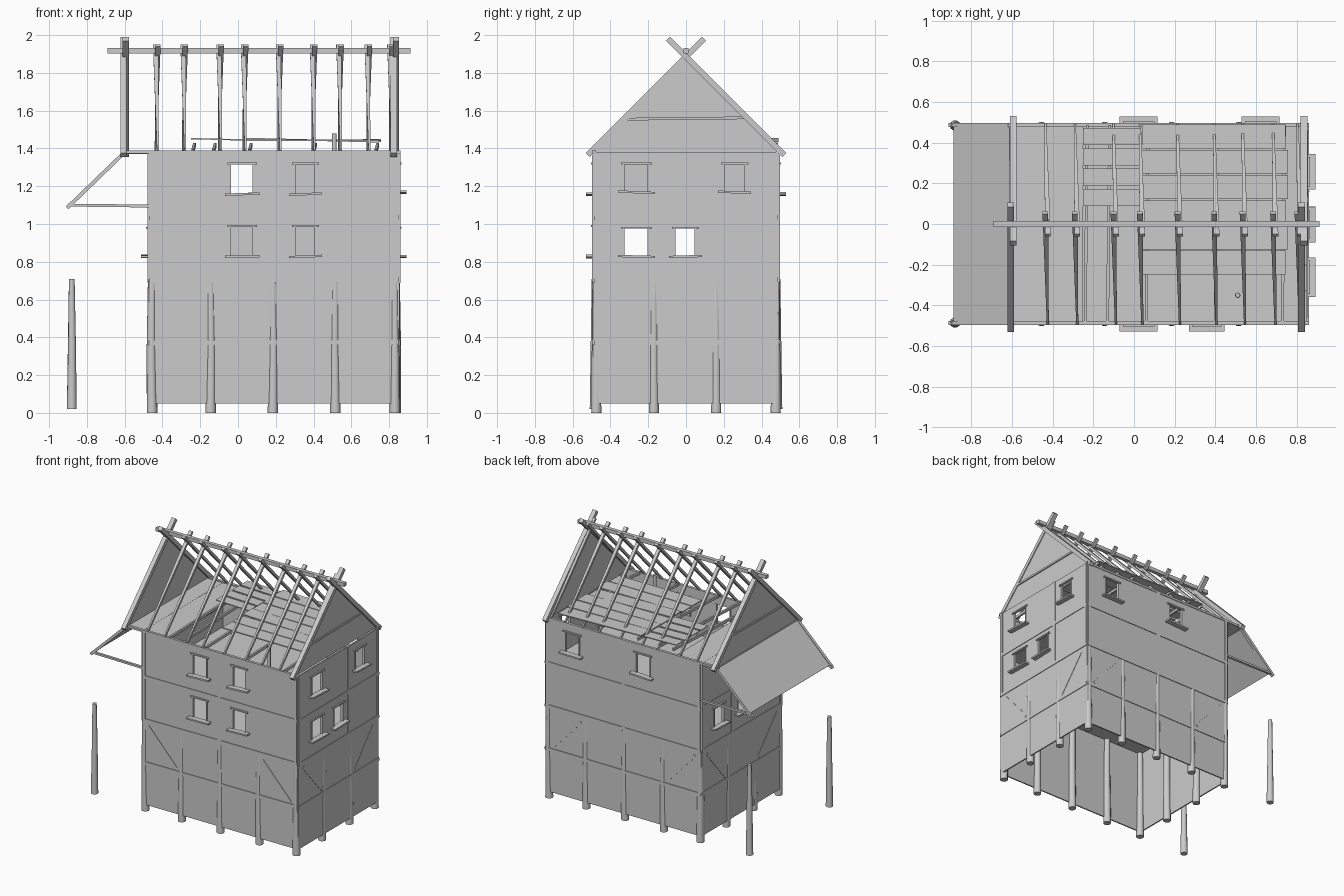
import bpy, bmesh, math, random
from mathutils import Vector as V

if "Cube" in bpy.data.objects:
    bpy.data.objects.remove(bpy.data.objects["Cube"])

random.seed(4)
mat = bpy.data.materials.new("weathered grey")
mat.diffuse_color = (0.6, 0.6, 0.6, 1)
mat.use_nodes = True
mat.node_tree.nodes["Principled BSDF"].inputs["Base Color"].default_value = mat.diffuse_color

X0, X1, Y = -0.47, 0.85, 0.487      # wall faces
EAVE, RIDGE = 1.38, 1.89


def make(name, verts, faces):
    me = bpy.data.meshes.new(name)
    me.from_pydata([tuple(v) for v in verts], [], faces)
    bm = bmesh.new()
    bm.from_mesh(me)
    bmesh.ops.recalc_face_normals(bm, faces=bm.faces)
    bm.to_mesh(me)
    bm.free()
    me.materials.append(mat)
    ob = bpy.data.objects.new(name, me)
    bpy.context.collection.objects.link(ob)
    return ob


def bar(name, p, q, w, depth, side, w2=None):
    """Square timber from p to q; w is measured along side, w2 at the far end."""
    p, q = V(p), V(q)
    d = (q - p).normalized()
    n = d.cross(V(side)).normalized()
    s = n.cross(d)
    w2 = w if w2 is None else w2
    vs = [c + s * a * ww / 2 + n * b * depth / 2
          for c, ww in ((p, w), (q, w2))
          for a, b in ((-1, -1), (1, -1), (1, 1), (-1, 1))]
    return make(name, vs, [(0, 1, 2, 3), (4, 5, 6, 7)] +
                [(i, (i + 1) % 4, (i + 1) % 4 + 4, i + 4) for i in range(4)])


def post(name, x, y, z0, z1, r0, r1, n=10):
    """Round, slightly crooked and tapered log."""
    j = random.uniform(-0.004, 0.004)
    vs = []
    for z, r, k in ((z0, r0, 0), ((z0 + z1) / 2, (r0 + r1) / 2, j), (z1, r1, 0)):
        vs += [(x + k + r * math.cos(2 * math.pi * i / n),
                y + r * math.sin(2 * math.pi * i / n), z) for i in range(n)]
    fs = [(a * n + i, a * n + (i + 1) % n, (a + 1) * n + (i + 1) % n, (a + 1) * n + i)
          for a in (0, 1) for i in range(n)]
    ob = make(name, vs, fs + [tuple(range(n)), tuple(range(2 * n, 3 * n))])
    for f in ob.data.polygons:
        f.use_smooth = len(f.vertices) == 4
    return ob


def solid(ob, t=0.01):
    m = ob.modifiers.new("thickness", "SOLIDIFY")
    m.thickness, m.offset = t, 0


def wall(name, at, u0, u1, wins):
    """Sheet wall with window holes; at(u, z) places a point."""
    us = sorted({u0, u1} | {v for w in wins for v in w[:2]})
    zs = sorted({0.05, 0.7, EAVE} | {v for w in wins for v in w[2:]})
    vs = [at(u, z, 0) for z in zs for u in us]
    fs, n = [], len(us)
    for j in range(len(zs) - 1):
        for i in range(n - 1):
            cu, cz = (us[i] + us[i + 1]) / 2, (zs[j] + zs[j + 1]) / 2
            if not any(a < cu < b and c < cz < d for a, b, c, d in wins):
                fs.append((j * n + i, j * n + i + 1, (j + 1) * n + i + 1, (j + 1) * n + i))
    solid(make(name, vs, fs))


sides = {
    "front": (lambda u, z, o: (u, -Y - o, z), X0, X1,
              [(-0.04, 0.08, 1.16, 1.32), (0.30, 0.41, 1.16, 1.32),
               (-0.04, 0.08, 0.83, 0.99), (0.30, 0.41, 0.83, 0.99)]),
    "back": (lambda u, z, o: (u, Y + o, z), X0, X1,
             [(-0.04, 0.08, 1.16, 1.32), (0.56, 0.68, 1.16, 1.32)]),
    "right": (lambda u, z, o: (X1 + o, u, z), -Y, Y,
              [(-0.33, -0.20, 1.17, 1.32), (0.20, 0.31, 1.17, 1.32),
               (-0.33, -0.20, 0.83, 0.98), (-0.06, 0.05, 0.83, 0.98)]),
    "left": (lambda u, z, o: (X0 - o, u, z), -Y, Y,
             [(-0.33, -0.20, 0.83, 0.98), (-0.06, 0.05, 0.83, 0.98), (0.22, 0.34, 0.83, 0.98)]),
}
for side, (at, u0, u1, wins) in sides.items():
    wall(side + "_wall", at, u0, u1, wins)
    out = V(at(0, 0, 1)) - V(at(0, 0, 0))
    # sills, lintels and jambs
    for a, b, c, d in wins:
        t = random.uniform(-0.005, 0.005)
        bar(side + "_window_sill", at(a - 0.03, c - 0.002 + t, 0.02),
            at(b + 0.035, c - 0.002 - t, 0.02), 0.045, 0.012, out)
        bar(side + "_window_lintel", at(a - 0.015, d, 0.006), at(b + 0.02, d, 0.006), 0.02, 0.01, out)
        for u in (a, b):
            bar(side + "_window_jamb", at(u, c, 0), at(u, d, 0), 0.02, 0.008, out)
    # shallow half-timbering
    long = u1 - u0 > 1.1
    mid = 0.185 if long else 0.12
    for z in (0.37, 0.70, 1.03):
        bar(side + "_rail", at(u0, z, 0.004), at(u1, z + 0.006, 0.004), 0.012, 0.025, out)
    for u in (u0 + 0.015, mid, u1 - 0.015):
        bar(side + "_stud", at(u, 0.7, 0.004), at(u, EAVE, 0.004), 0.012, 0.025, out)
    braces = ((-0.42, -0.18), (0.55, 0.79)) if long else ((-0.43, -0.2), (0.42, 0.2))
    for a, b in braces:
        bar(side + "_brace", at(a, 0.66, 0.003), at(b, 0.4, 0.003), 0.01, 0.022, out)

# ground-floor posts
for x in (-0.455, -0.145, 0.185, 0.515, 0.83):
    for y in (-0.475, 0.475):
        post("wall_post", x, y, 0, 0.705, 0.028, 0.022)
for y in (-0.17, 0.16):
    for x in (-0.455, 0.835):
        post("wall_post", x, y, 0, 0.705, 0.028, 0.022)
# free-standing posts under the awning
for y in (-0.485, 0.485):
    post("awning_post", -0.88, y, 0.02, 0.71, 0.026, 0.015)


def sheet(name, pts, t=0.008):
    solid(make(name, pts, [tuple(range(len(pts)))]), t)


# floors
for nm, z, a, b in (("first_floor", 0.70, X0, X1), ("second_floor", 1.035, X0, X1),
                    ("attic_floor", 1.375, -0.61, -0.25)):
    sheet(nm, [(a, -Y, z), (b, -Y, z), (b, Y, z), (a, Y, z)])

# gables with a tie board, and the crossed end rafters
for x, o in ((-0.60, -1), (0.83, 1)):
    sheet("gable_panel", [(x, -Y, EAVE), (x, Y, EAVE), (x, 0, RIDGE - 0.01)])
    bar("gable_tie", (x + o * 0.006, -0.31, 1.555), (x + o * 0.006, 0.31, 1.562), 0.012, 0.014, (1, 0, 0))
    for s in (-1, 1):
        bar("end_rafter", (x + s * 0.006, s * 0.52, 1.365), (x + s * 0.006, -s * 0.095, 1.98),
            0.033, 0.03, (1, 0, 0))

# ridge pole
bar("ridge_pole", (-0.69, 0, 1.917), (0.912, 0, 1.917), 0.028, 0.028, (0, 1, 0))

# tapering common rafters
for x in (-0.43, -0.285, -0.095, 0.035, 0.22, 0.40, 0.54, 0.69, 0.81):
    for s in (-1, 1):
        bar("rafter", (x - s * 0.006, s * 0.49, 1.385), (x + s * 0.006, -s * 0.055, 1.945),
            0.01, 0.018, (1, 0, 0), 0.028)

# wall plates, awning frame and awning
for y in (-0.487, 0.487):
    bar("wall_plate", (-0.62, y, 1.38), (0.86, y, 1.38), 0.02, 0.016, (0, 1, 0))
    bar("awning_slope_bar", (-0.605, y, 1.375), (-0.905, y, 1.085), 0.022, 0.02, (0, 1, 0))
    bar("awning_level_bar", (-0.90, y, 1.10), (X0, y, 1.095), 0.018, 0.015, (0, 1, 0))
sheet("awning_panel", [(-0.61, -Y, 1.375), (-0.61, Y, 1.375), (-0.885, Y, 1.105), (-0.885, -Y, 1.105)])

# loose attic planks and their beams
for i in range(6):
    y = -0.19 + i * 0.124
    t = random.uniform(-0.006, 0.006)
    bar("attic_plank", (0.04, y, 1.448 + t), (0.73 + 0.03 * random.random(), y, 1.44 - t),
        0.117, 0.008, (0, 1, 0))
for i in range(4):
    y = 0.13 + i * 0.1
    bar("short_plank", (-0.25, y, 1.452), (0.035, y, 1.445), 0.085, 0.007, (0, 1, 0))
for x in (-0.24, -0.13, 0.06, 0.40, 0.73):
    bar("attic_joist", (x, -Y, 1.385), (x + 0.01, Y, 1.42), 0.014, 0.02, (1, 0, 0))
post("attic_prop", 0.51, -0.35, 1.035, 1.48, 0.014, 0.012, 8)
